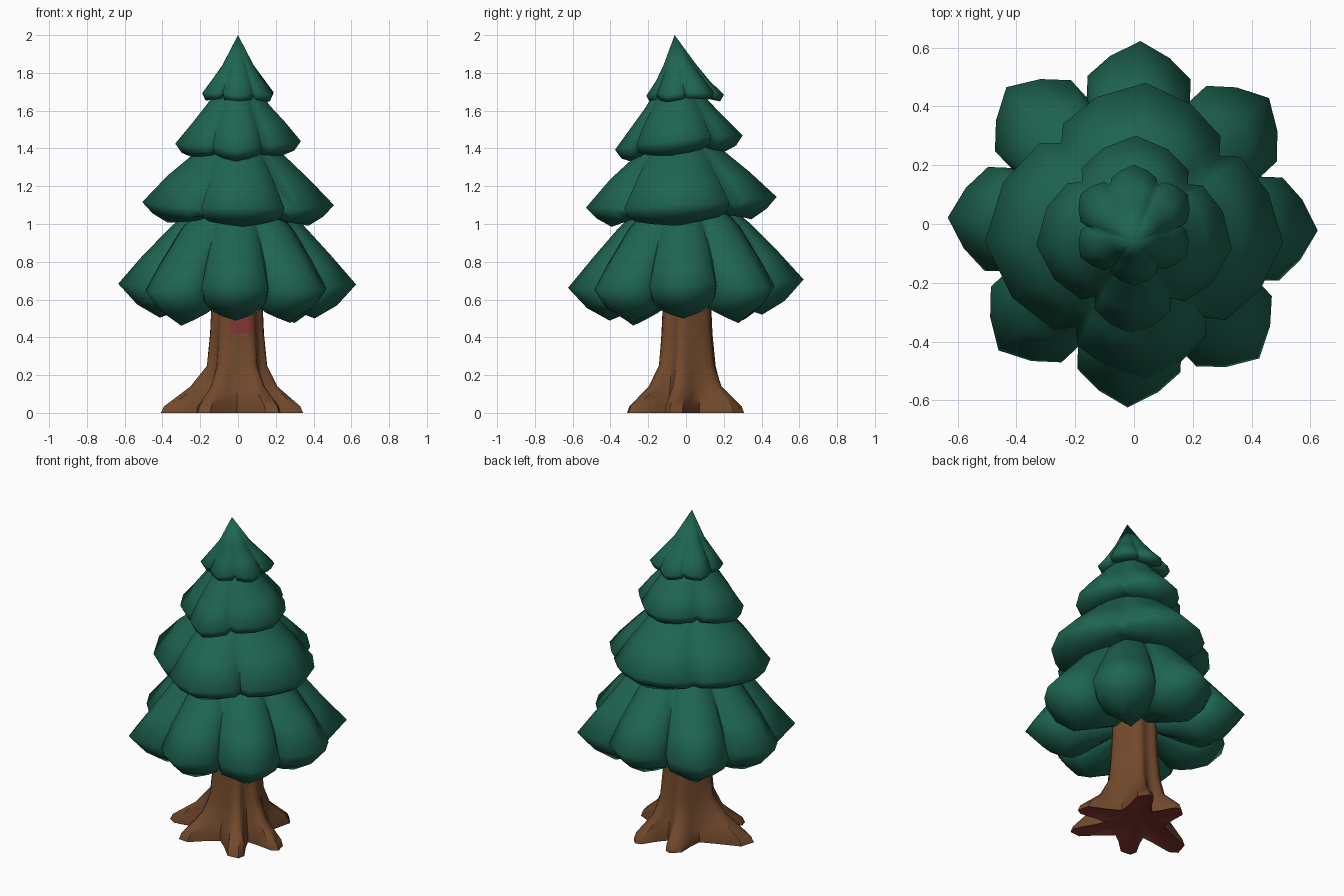
import bpy, bmesh, math, random

if "Cube" in bpy.data.objects:
    bpy.data.objects.remove(bpy.data.objects["Cube"])
random.seed(4)


def material(name, col):
    m = bpy.data.materials.new(name)
    m.diffuse_color = (*col, 1)
    m.use_nodes = True
    m.node_tree.nodes["Principled BSDF"].inputs["Base Color"].default_value = m.diffuse_color
    return m


GREEN = material("pine green", (0.013, 0.130, 0.083))
BROWN = material("bark brown", (0.165, 0.066, 0.025))
RED = material("dark red", (0.22, 0.036, 0.031))


def loft(name, rings, mats, angle, rule=None):
    """Skin a list of equally long closed rings of points."""
    bm = bmesh.new()
    loops = [[bm.verts.new(p) for p in ring] for ring in rings]
    for a, b in zip(loops, loops[1:]):
        for i in range(len(a)):
            j = (i + 1) % len(a)
            bm.faces.new((a[i], b[i], b[j], a[j]))
    bmesh.ops.remove_doubles(bm, verts=bm.verts, dist=0.0005)
    bmesh.ops.recalc_face_normals(bm, faces=bm.faces)
    if rule:
        bm.normal_update()
        for f in bm.faces:
            f.material_index = int(rule(f.calc_center_median(), f.normal))
    me = bpy.data.meshes.new(name)
    bm.to_mesh(me)
    bm.free()
    ob = bpy.data.objects.new(name, me)
    bpy.context.collection.objects.link(ob)
    for m in mats:
        me.materials.append(m)
    bpy.ops.object.select_all(action='DESELECT')
    ob.select_set(True)
    bpy.context.view_layer.objects.active = ob
    bpy.ops.object.shade_smooth_by_angle(angle=math.radians(angle))


# position across one lobe (-1..1) and how far it swells from valley to tip
LOBE = [(-1, 0), (-.86, .42), (-.45, .72), (0, 1), (.45, .72), (.86, .42)]


def even(n, phase):
    """Valley angles of n equal lobes, the first lobe centred on phase."""
    return [phase + (i - .5) * 360 / n for i in range(n)]


def tier(name, valleys, cy, lean, tilt, profile, drop=0):
    """Lobed skirt. profile rows: tip radius, tip z, valley radius, valley z.
    Every second lobe hangs lower by drop."""
    n = len(valleys)
    wob = [(random.uniform(-.008, .008), random.uniform(-.012, .012) - drop * (i % 2)) for i in range(n)]
    ztop = profile[0][1]
    zrim = max(profile, key=lambda p: p[0])[1]
    rings = []
    for k, (rt, zt, rv, zv) in enumerate(profile):
        ring = []
        for i in range(n):
            width = (valleys[(i + 1) % n] - valleys[i]) % 360
            for t, w in LOBE:
                a = math.radians(valleys[i] + (t + 1) / 2 * width)
                f = w if k > 1 else 0
                r = rv + (rt - rv) * w + wob[i][0] * f
                z = zv + (zt - zv) * w + wob[i][1] * f
                y = r * math.sin(a)
                s = max(0, (z - zrim) / (ztop - zrim))
                ring.append((r * math.cos(a), y + cy + lean * s, z + tilt * y))
        rings.append(ring)
    loft(name, rings, [GREEN], 85)


# foliage, bottom to top
tier("foliage_bottom", even(8, -2), 0, -.01, .03, [
    (.18, 1.14, .17, 1.13), (.35, .99, .31, .97), (.50, .84, .41, .80),
    (.63, .69, .46, .67), (.53, .58, .43, .60), (.41, .51, .34, .58),
    (.28, .56, .24, .60), (.10, .62, .10, .64)], drop=.035)
tier("foliage_lower_middle", [-121, -51, 41, 130], -.02, -.02, .06, [
    (.13, 1.46, .13, 1.45), (.25, 1.36, .23, 1.35), (.37, 1.25, .31, 1.23),
    (.505, 1.11, .385, 1.10), (.45, 1.05, .375, 1.06), (.37, 1.00, .33, 1.05),
    (.24, 1.04, .23, 1.06), (.12, 1.10, .12, 1.10)])
tier("foliage_upper_middle", [-122, -60, 43, 135], -.035, -.02, .11, [
    (.09, 1.74, .085, 1.74), (.17, 1.63, .15, 1.63), (.25, 1.54, .21, 1.54),
    (.335, 1.44, .25, 1.45), (.30, 1.39, .245, 1.41), (.23, 1.36, .20, 1.40),
    (.10, 1.41, .10, 1.42)])
tier("foliage_top", even(6, 30), -.005, -.055, .02, [
    (0, 2.0, 0, 2.0), (.088, 1.84, .080, 1.84), (.142, 1.76, .128, 1.76),
    (.205, 1.685, .160, 1.70), (.185, 1.65, .155, 1.67), (.10, 1.67, .10, 1.68)])

# trunk flaring into six roots, with a slightly hollow underside
ROOTS = [(-14, 1.0), (64, .95), (107, .88), (193, 1.15), (234, .98), (306, 1.05)]
TRUNK = [(.03, 0, 0), (.012, .15, .24), (0, .17, .36), (.035, .17, .345), (.085, .162, .285),
         (.14, .152, .22), (.25, .140, .163), (.42, .13, .145), (.53, .125, .14), (.70, .12, .135)]
PROFILE = [(-.5, 0), (-.28, .3), (-.14, .85), (0, 1), (.14, .85), (.28, .3)]
rings = []
for z, rv, rt in TRUNK:
    ring = []
    for i, (deg, ln) in enumerate(ROOTS):
        before = (deg - ROOTS[i - 1][0]) % 360
        after = (ROOTS[(i + 1) % 6][0] - deg) % 360
        for t, w in PROFILE:
            a = math.radians(deg + t * (before if t < 0 else after))
            r = rv + (rt * (ln if z < .2 else 1) - rv) * w
            ring.append((r * math.cos(a) - .005, r * math.sin(a), z))
    rings.append(ring)


def is_red(c, n):
    """Underside, and a small patch on the front just under the foliage."""
    under = c.z < .025 and abs(n.z) > .85
    return under or (.42 < c.z < .53 and c.y < -.08 and -.035 < c.x < .07)


loft("trunk", rings, [BROWN, RED], 45, is_red)
